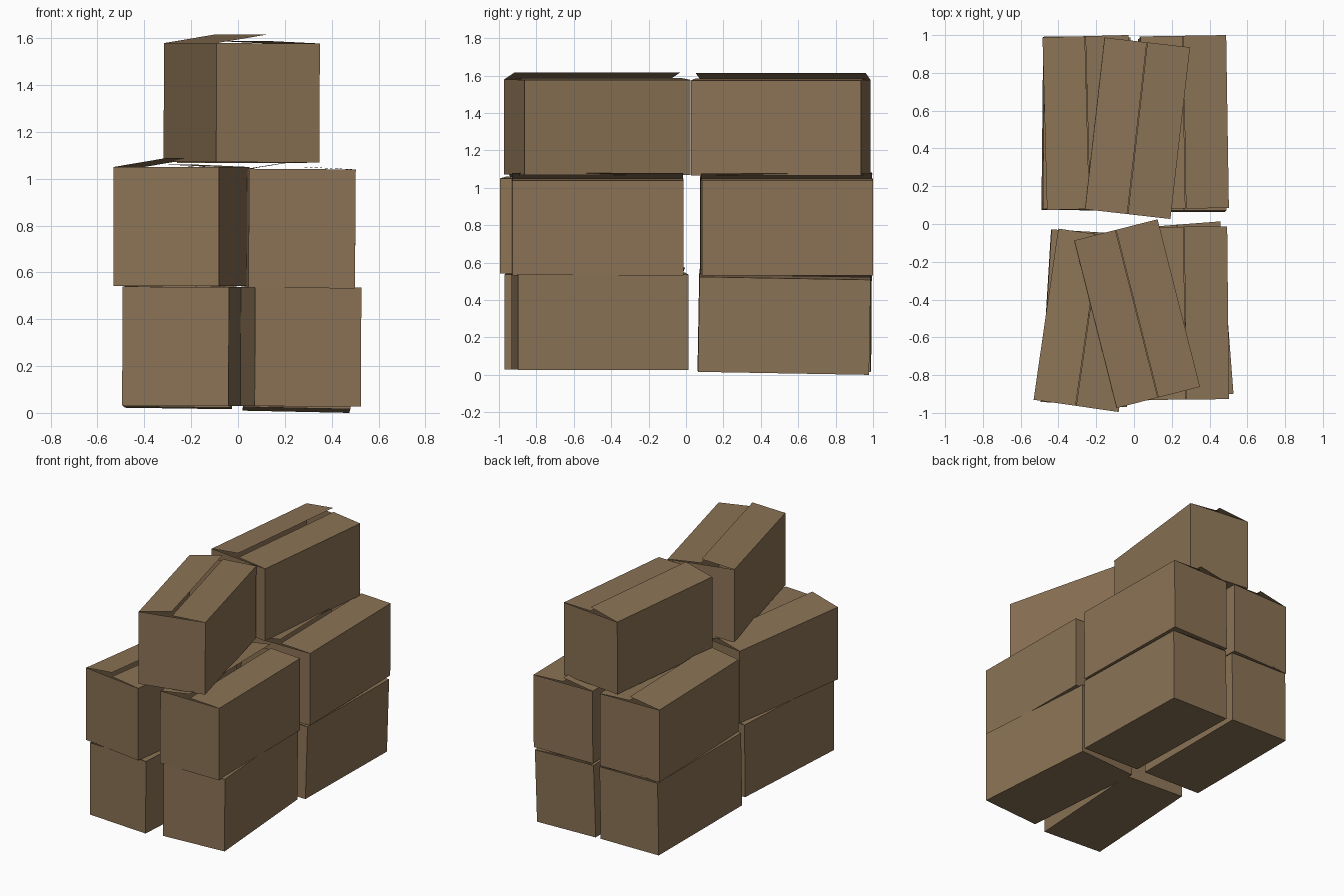
import bpy, bmesh, math
from mathutils import Euler

if "Cube" in bpy.data.objects:
    bpy.data.objects.remove(bpy.data.objects["Cube"])

W, D, H = 0.455, 0.915, 0.508        # carton size
LIFT_L, LIFT_R = 9.5, 2.5            # opening angle of the two top flaps

mat = bpy.data.materials.new("cardboard brown")
mat.diffuse_color = (0.258, 0.171, 0.091, 1)
mat.use_nodes = True
mat.node_tree.nodes["Principled BSDF"].inputs["Base Color"].default_value = mat.diffuse_color


def carton_mesh():
    """Open-topped carton, base at z = 0, with two long flaps nearly closed."""
    bm = bmesh.new()
    bmesh.ops.create_cube(bm, size=1)
    for v in bm.verts:
        v.co = (v.co.x * W, v.co.y * D, (v.co.z + 0.5) * H)
    bm.normal_update()
    lid = [f for f in bm.faces if f.normal.z > 0.5]
    bmesh.ops.delete(bm, geom=lid, context='FACES_ONLY')
    # flaps hinged on the left and right upper edges
    for side, lift in ((-1, LIFT_L), (1, LIFT_R)):
        a = math.radians(lift)
        x0, x1 = side * W / 2, side * W / 2 * (1 - math.cos(a))
        z1 = H + W / 2 * math.sin(a)
        pts = [(x0, -D / 2, H), (x1, -D / 2, z1), (x1, D / 2, z1), (x0, D / 2, H)]
        if side > 0:
            pts.reverse()
        bm.faces.new([bm.verts.new(p) for p in pts])
    me = bpy.data.meshes.new("carton")
    bm.to_mesh(me)
    bm.free()
    me.materials.append(mat)
    return me


# name: x, y, base height, tilt x, tilt y, turn (degrees)
cartons = {
    "bottom_front_left_box": (-0.24, -0.499, 0.03, 0, 0.3, -3.5),
    "bottom_front_right_box": (0.263, -0.46, 0.028, 0, 0.2, 4.4),
    "bottom_back_left_box": (-0.258, 0.53, 0.022, -0.4, 0.8, -0.6),
    "bottom_back_right_box": (0.25, 0.52, 0.0128, -1, 1.2, 0.3),
    "middle_front_left_box": (-0.241, -0.51, 0.542, 0, 0, -8.2),
    "middle_front_right_box": (0.267, -0.472, 0.533, 0, 0.4, 0.6),
    "middle_back_left_box": (-0.245, 0.537, 0.537, 0, 0, 1.5),
    "middle_back_right_box": (0.265, 0.539, 0.532, 0, 0.3, 0.9),
    "top_front_box": (0.015, -0.475, 1.07, 0, 0.2, 14.2),
    "top_back_box": (0.017, 0.507, 1.067, 0, 0.2, -6.5),
}

mesh = carton_mesh()
for name, (x, y, z, rx, ry, rz) in cartons.items():
    ob = bpy.data.objects.new(name, mesh)
    ob.location = (x, y, z)
    ob.rotation_euler = Euler([math.radians(r) for r in (rx, ry, rz)])
    bpy.context.collection.objects.link(ob)
